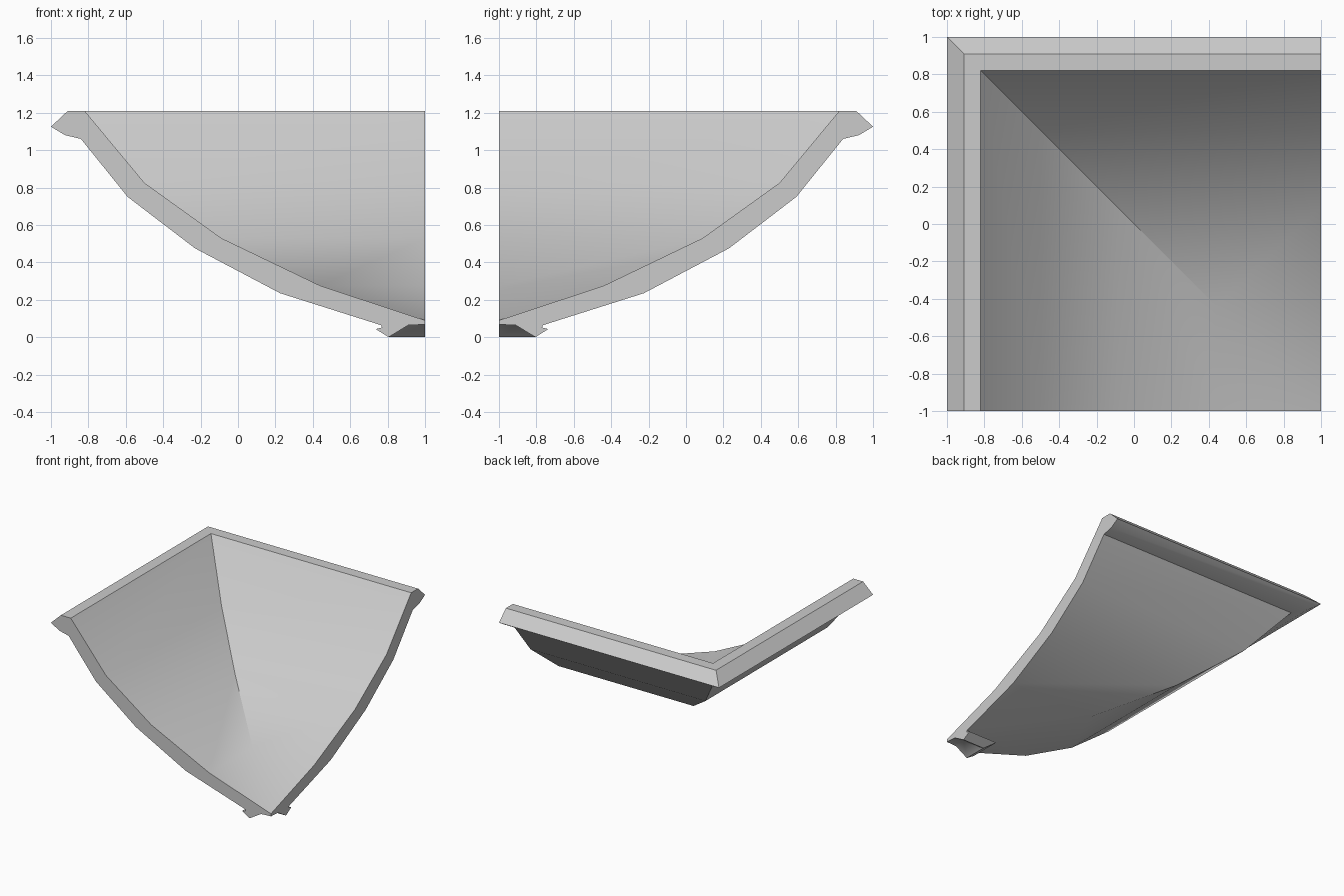
import bpy, bmesh, math

cube = bpy.data.objects.get("Cube")
if cube:
    bpy.data.objects.remove(cube, do_unlink=True)

# Plain grey used on the whole part
grey = bpy.data.materials.new("plain_grey")
grey.use_nodes = True
colour = (0.6, 0.6, 0.6, 1)
grey.diffuse_color = colour
grey.node_tree.nodes["Principled BSDF"].inputs["Base Color"].default_value = colour

# Cross-section: distance from the inner corner, height
inner = [(0, 0.09), (0.56, 0.275), (1.09, 0.53), (1.5, 0.825), (1.82, 1.21)]
rim = [(1.91, 1.21), (2, 1.125), (1.925, 1.08), (1.84, 1.06)]
outer = [(1.59, 0.75), (1.23, 0.475), (0.775, 0.235), (0.235, 0.064)]
foot = [(0.23, 0.052), (0.263, 0.043), (0.195, 0), (0.09, 0.064), (0, 0.068)]
section = inner + rim + outer + foot

# Sweep the section along two wings that meet in a mitre
bm = bmesh.new()
stations = (lambda d: (1 - d, -1), lambda d: (1 - d, d - 1), lambda d: (1, d - 1))
rings = [[bm.verts.new((*place(d), z)) for d, z in section] for place in stations]
count = len(section)
for a, b in zip(rings, rings[1:]):
    for i in range(count - 1):
        bm.faces.new((a[i], a[i + 1], b[i + 1], b[i]))
bm.faces.new(rings[0])
bm.faces.new(rings[-1][::-1])
bmesh.ops.remove_doubles(bm, verts=bm.verts, dist=0.0005)
bmesh.ops.dissolve_degenerate(bm, edges=bm.edges, dist=0.0005)
bmesh.ops.recalc_face_normals(bm, faces=bm.faces)

mesh = bpy.data.meshes.new("corner_trough")
bm.to_mesh(mesh)
bm.free()
mesh.materials.append(grey)
trough = bpy.data.objects.new("corner_trough", mesh)
bpy.context.collection.objects.link(trough)

# Smooth curved faces, keeping the rim, mitre and ends sharp
bpy.context.view_layer.objects.active = trough
trough.select_set(True)
bpy.ops.object.shade_smooth_by_angle(angle=math.radians(30))
